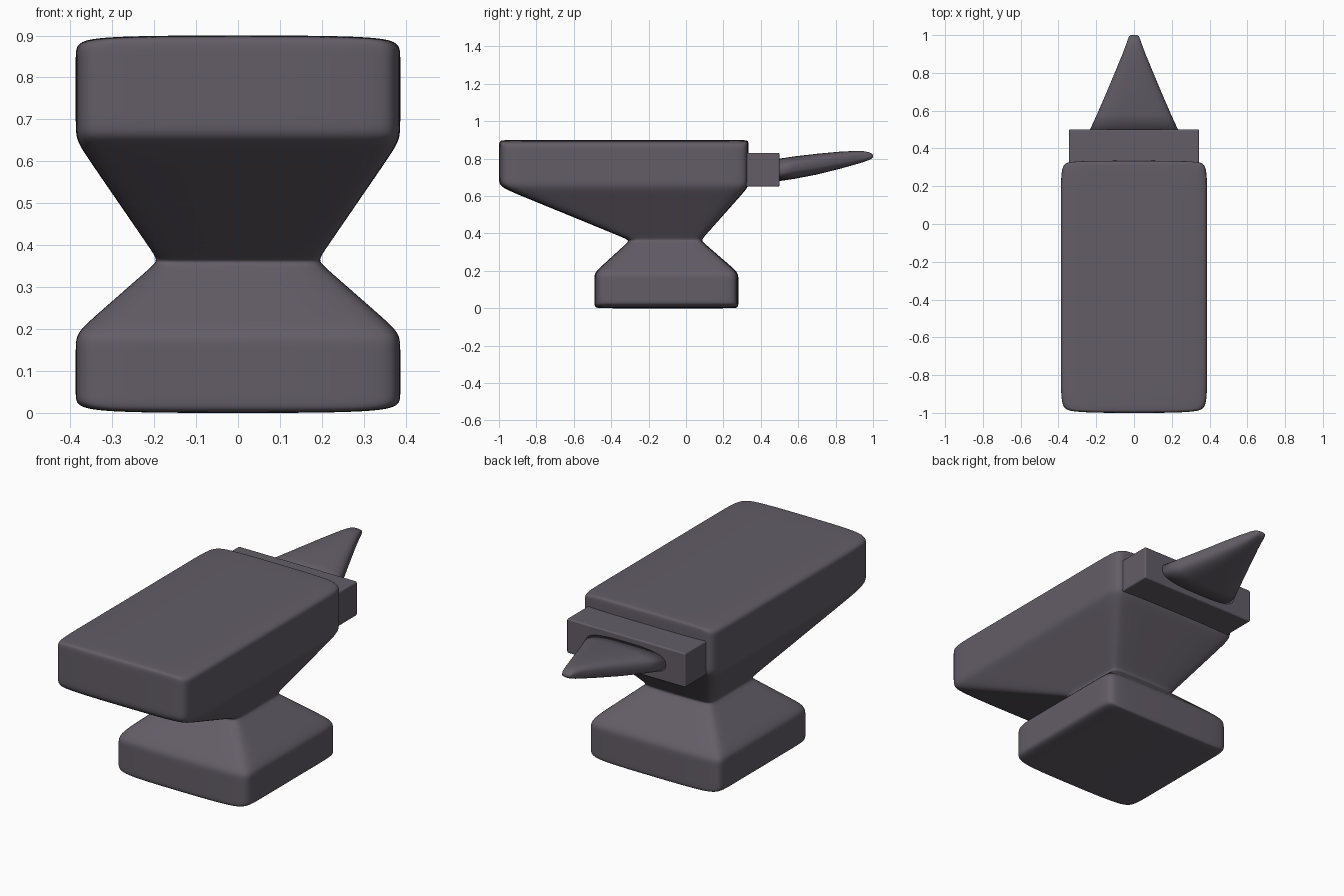
import bpy, bmesh, math

if "Cube" in bpy.data.objects:
    bpy.data.objects.remove(bpy.data.objects["Cube"])

metal = bpy.data.materials.new("dark_metal")
metal.diffuse_color = (0.125, 0.11, 0.135, 1)
metal.use_nodes = True
metal.node_tree.nodes["Principled BSDF"].inputs["Base Color"].default_value = metal.diffuse_color


def finish(name, bm):
    bmesh.ops.recalc_face_normals(bm, faces=bm.faces)
    mesh = bpy.data.meshes.new(name)
    bm.to_mesh(mesh)
    bm.free()
    mesh.materials.append(metal)
    ob = bpy.data.objects.new(name, mesh)
    bpy.context.collection.objects.link(ob)
    return ob


def smooth(ob):
    for p in ob.data.polygons:
        p.use_smooth = True


def bridge(bm, rings):
    for a, b in zip(rings, rings[1:]):
        n = len(a)
        for i in range(n):
            bm.faces.new((a[i], a[(i + 1) % n], b[(i + 1) % n], b[i]))


# Body: base, waist and top lofted as one subdivision cage
BASE = (0.387, -0.49, 0.28)
WAIST = (0.19, -0.30, 0.08)
TOP = (0.387, -1.0, 0.335)


def mix(a, b, t):
    return tuple(p + (q - p) * t for p, q in zip(a, b))


def section(z):
    if z <= 0.19:
        return BASE
    if z <= 0.363:
        return mix(BASE, WAIST, (z - 0.19) / 0.173)
    if z <= 0.65:
        return mix(WAIST, TOP, (z - 0.363) / 0.287)
    return TOP


PERIM = [(0, 0), (1, 0), (2, 0), (2, 1), (2, 2), (2, 3), (1, 3), (0, 3), (0, 2), (0, 1)]


def grid_point(z, i, j):
    h, y0, y1 = section(z)
    return ((i - 1) * h, (y0, y0 + 0.055, y1 - 0.035, y1)[j], z)


bm = bmesh.new()
levels = [0, 0.035, 0.155, 0.19, 0.235, 0.343, 0.363, 0.385, 0.60, 0.65, 0.69, 0.865, 0.9]
rings = [[bm.verts.new(grid_point(z, i, j)) for i, j in PERIM] for z in levels]
bridge(bm, rings)
for z, ring in ((levels[0], rings[0]), (levels[-1], rings[-1])):
    grid = dict(zip(PERIM, ring))
    for j in (1, 2):
        grid[1, j] = bm.verts.new(grid_point(z, 1, j))
    for i in range(2):
        for j in range(3):
            bm.faces.new((grid[i, j], grid[i + 1, j], grid[i + 1, j + 1], grid[i, j + 1]))
body = finish("anvil_body", bm)
smooth(body)
sub = body.modifiers.new("subdivision", 'SUBSURF')
sub.levels = sub.render_levels = 4

# Step block between body and horn
bm = bmesh.new()
bmesh.ops.create_cube(bm, size=1)
for v in bm.verts:
    v.co = (v.co.x * 0.69, 0.395 + v.co.y * 0.21, 0.74 + v.co.z * 0.18)
step = finish("horn_step", bm)
smooth(step)
bev = step.modifiers.new("bevel", 'BEVEL')
bev.width, bev.segments = 0.008, 3
bev.harden_normals = True

# Horn: flattened rounded sections tapering to an upturned tip (y, half width, bottom, top)
HORN = [(0.48, 0.242, 0.677, 0.797), (0.58, 0.196, 0.692, 0.812), (0.70, 0.144, 0.715, 0.826),
        (0.82, 0.094, 0.745, 0.837), (0.90, 0.061, 0.767, 0.841), (0.95, 0.042, 0.782, 0.840),
        (0.98, 0.032, 0.793, 0.834), (0.995, 0.025, 0.802, 0.825), (1.0, 0.016, 0.809, 0.817)]


def power(v, p):
    return math.copysign(abs(v) ** p, v)


bm = bmesh.new()
rings = []
for y, w, lo, hi in HORN:
    ring = []
    for k in range(40):
        a = math.tau * k / 40
        ring.append(bm.verts.new((w * power(math.cos(a), 0.7), y,
                                  (lo + hi) / 2 + (hi - lo) / 2 * power(math.sin(a), 0.7))))
    rings.append(ring)
bridge(bm, rings)
bm.faces.new(rings[0])
bm.faces.new(rings[-1])
smooth(finish("horn", bm))
